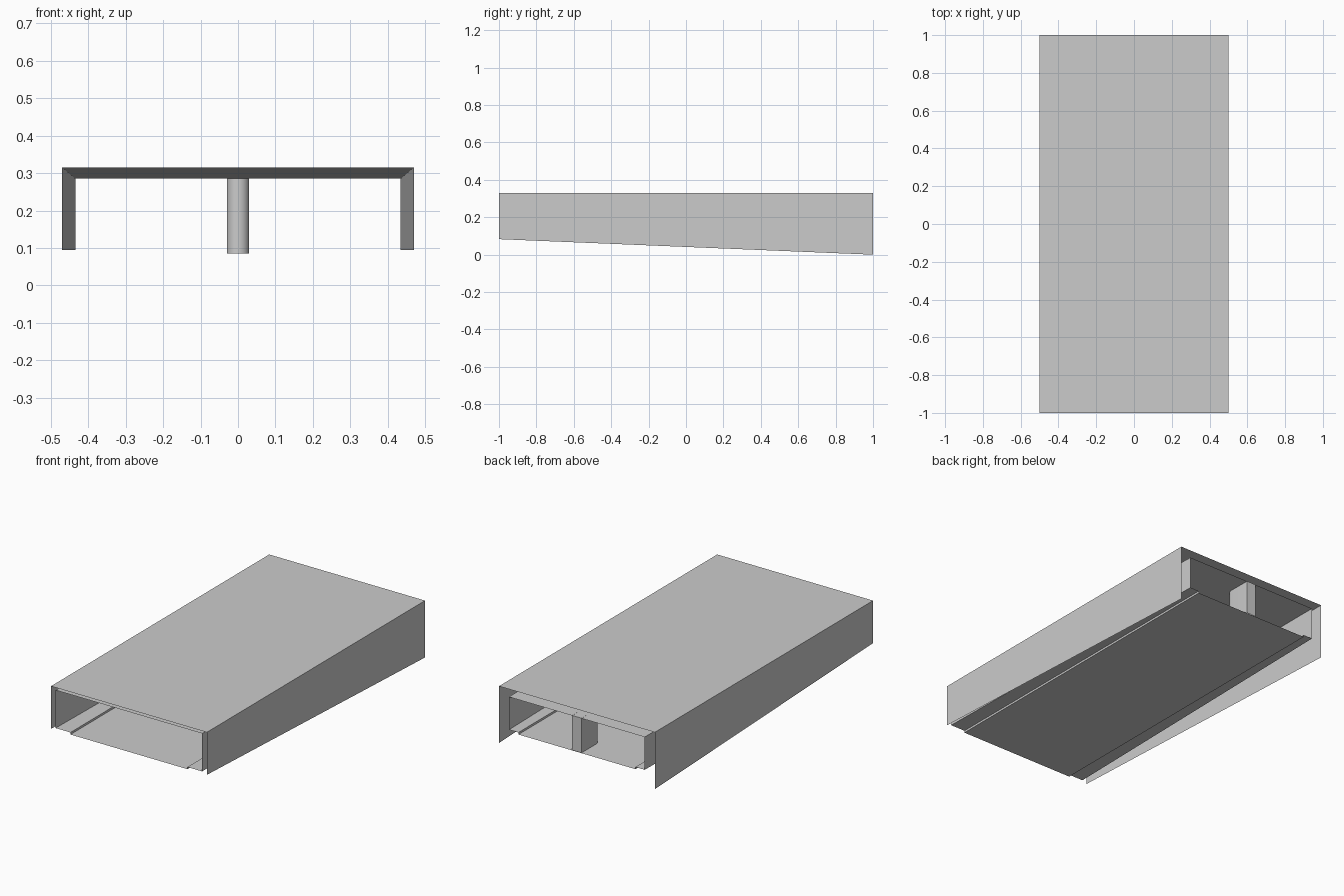
import bpy, bmesh, math

if "Cube" in bpy.data.objects:
    bpy.data.objects.remove(bpy.data.objects["Cube"])


def loft(name, ring_a, ring_b, closed):
    """Skin between two matching rings of points."""
    bm = bmesh.new()
    a = [bm.verts.new(p) for p in ring_a]
    b = [bm.verts.new(p) for p in ring_b]
    n = len(a)
    for i in range(n if closed else n - 1):
        j = (i + 1) % n
        bm.faces.new((a[i], a[j], b[j], b[i]))
    bmesh.ops.recalc_face_normals(bm, faces=bm.faces)
    mesh = bpy.data.meshes.new(name)
    bm.to_mesh(mesh)
    bm.free()
    obj = bpy.data.objects.new(name, mesh)
    bpy.context.collection.objects.link(obj)
    return obj


# Outer shell: thin top and two side skirts, deeper at the back
def shell_ring(y, bottom):
    return [(-0.5, y, bottom), (-0.5, y, 0.33), (0.5, y, 0.33), (0.5, y, bottom)]


loft("outer_shell", shell_ring(-1, 0.083), shell_ring(1, 0.0), False)


# Inner duct: tapers towards the back, with a shallow recessed floor
def duct_ring(y, half, top):
    right = [(half, top), (half, 0.095), (0.375, 0.095), (0.375, 0.083)]
    left = [(-x, z) for x, z in reversed(right)]
    return [(x, y, z) for x, z in right + left]


loft("inner_duct", duct_ring(-1, 0.47, 0.315), duct_ring(1, 0.435, 0.285), True)

# Centre pillar: flat at the back, rounded at the front
r, cy, steps = 0.03, 0.863, 16
outline = [(r, 1.0)]
for i in range(steps + 1):
    t = math.pi * i / steps
    outline.append((r * math.cos(t), cy - r * math.sin(t)))
outline.append((-r, 1.0))
pillar = loft("centre_pillar", [(x, y, 0.085) for x, y in outline],
              [(x, y, 0.286) for x, y in outline], True)
bpy.context.view_layer.objects.active = pillar
pillar.select_set(True)
bpy.ops.object.shade_smooth_by_angle(angle=math.radians(30))
